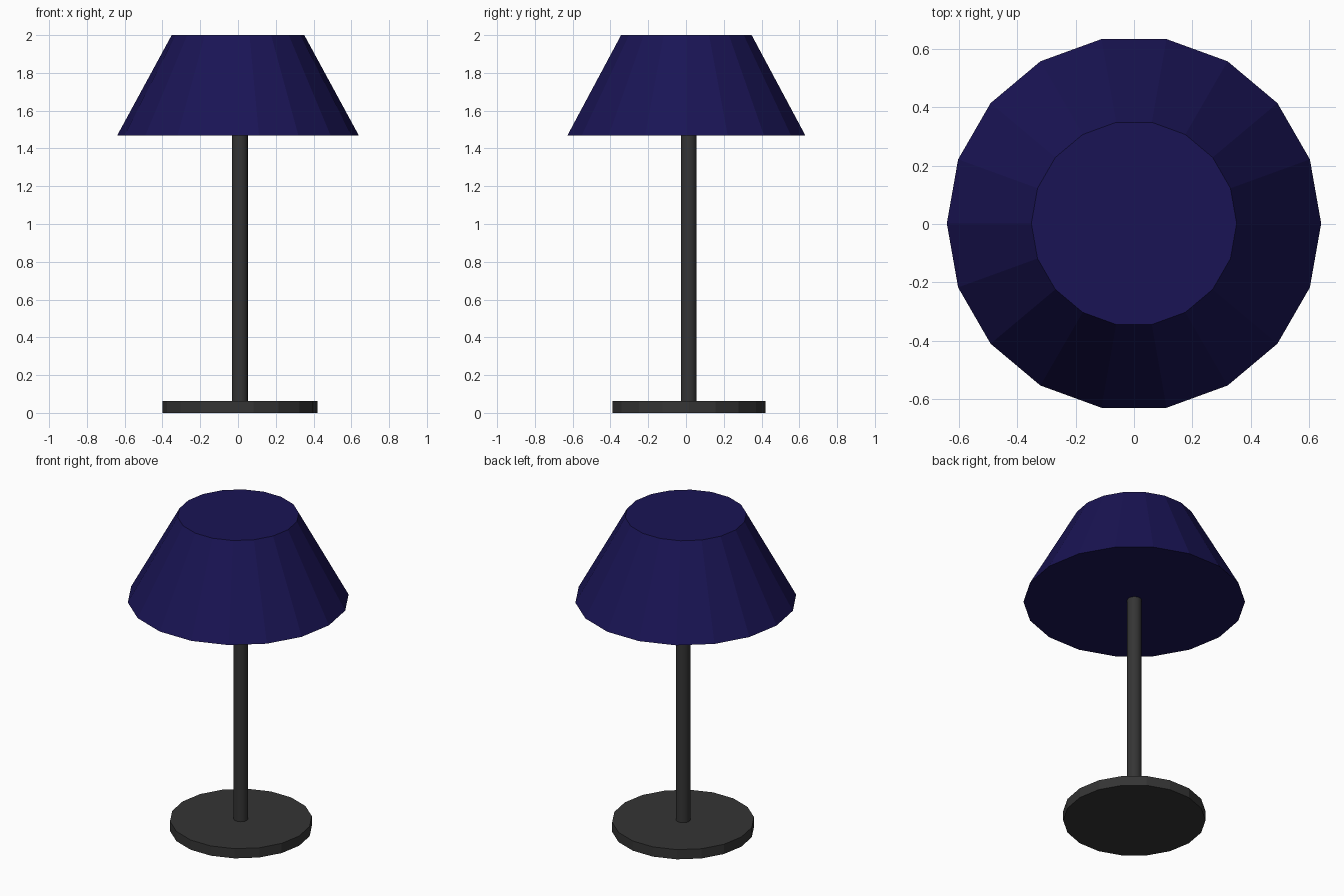
import bpy, math

if "Cube" in bpy.data.objects:
    bpy.data.objects.remove(bpy.data.objects["Cube"])

SIDES = 18


def material(name, color):
    m = bpy.data.materials.new(name)
    m.diffuse_color = (*color, 1)
    m.use_nodes = True
    m.node_tree.nodes["Principled BSDF"].inputs["Base Color"].default_value = m.diffuse_color
    return m


def frustum(name, r_low, r_high, z_low, z_high, x, y, mat):
    """Closed round part with a corner pointing along +x."""
    bpy.ops.mesh.primitive_cone_add(
        vertices=SIDES, radius1=r_low, radius2=r_high, depth=z_high - z_low,
        location=(x, y, (z_low + z_high) / 2))
    ob = bpy.context.object
    ob.name = name
    # turn the first corner from +y onto +x
    ob.rotation_euler.z = math.pi / 2
    ob.data.materials.append(mat)
    return ob


navy = material("navy", (0.01, 0.007, 0.09))
charcoal = material("charcoal", (0.035, 0.035, 0.035))

# Round foot
frustum("base", 0.411, 0.411, 0.0, 0.062, 0.01, 0.015, charcoal)

# Pole, smooth round the side, ending just inside the shade
pole = frustum("pole", 0.042, 0.042, 0.06, 1.475, 0.01, 0.015, charcoal)
bpy.ops.object.shade_smooth_by_angle(angle=math.radians(30))

# Faceted closed shade
frustum("shade", 0.64, 0.351, 1.468, 2.0, 0.0, 0.002, navy)
